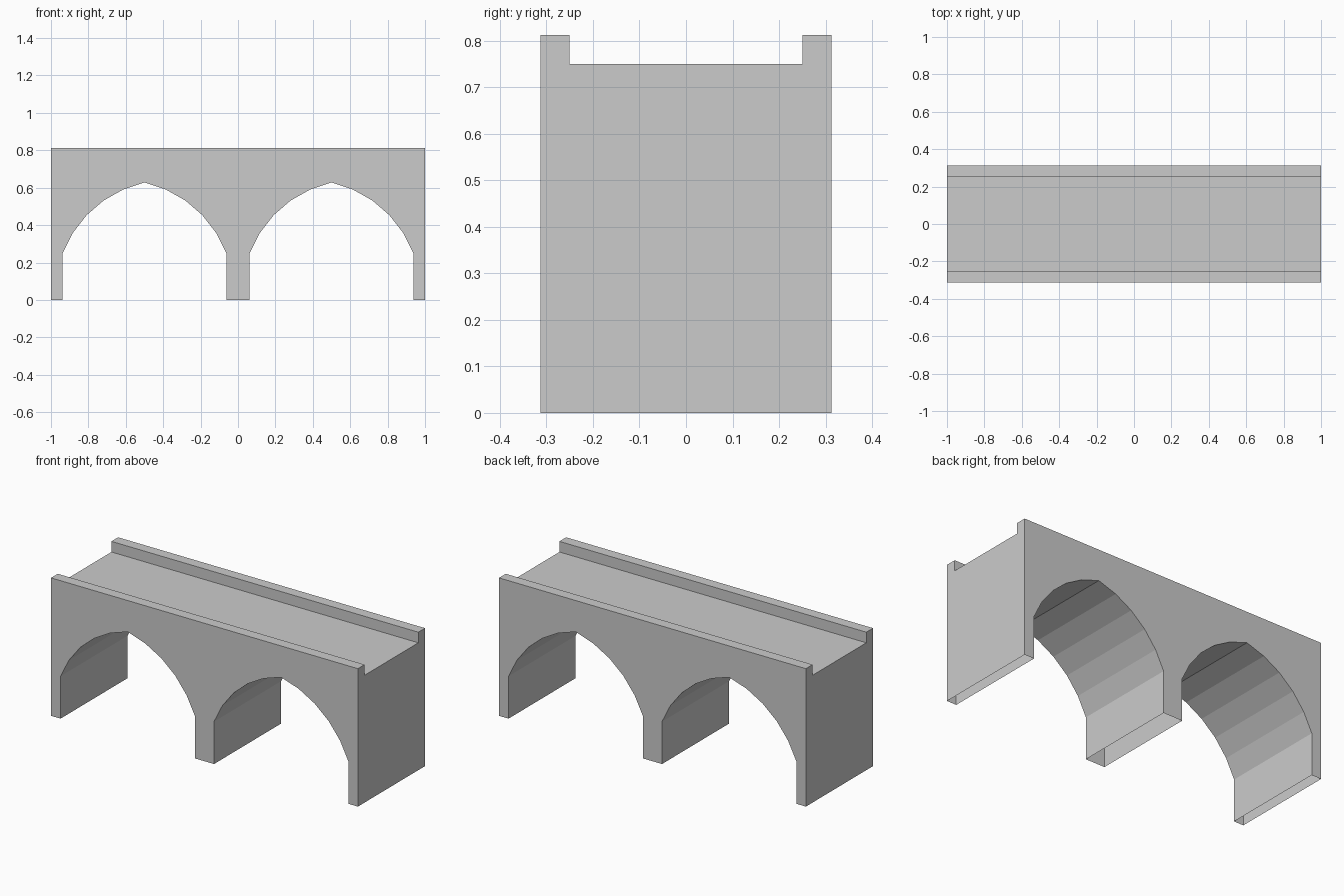
import bpy, bmesh
from math import radians, cos, sin, atan2

if "Cube" in bpy.data.objects:
    bpy.data.objects.remove(bpy.data.objects["Cube"])

HALF, WIDTH, INNER = 1.0, 0.3125, 0.25      # half length, half width, deck half width
TOP, DECK = 0.8125, 0.75                    # parapet top, road level
SPAN, SPRING, APEX = 0.4375, 0.25, 0.628    # arch half span, springing, point
CX, CZ = 0.134, 0.034                       # arc centre, relative to the arch middle
SEGMENTS = 5


def half_arch():
    """Left half of a pointed arch, from springing to apex."""
    a0 = atan2(SPRING - CZ, -SPAN - CX)
    a1 = atan2(APEX - CZ, -CX)
    r0 = ((SPAN + CX) ** 2 + (SPRING - CZ) ** 2) ** 0.5
    r1 = (CX ** 2 + (APEX - CZ) ** 2) ** 0.5
    pts = []
    for i in range(SEGMENTS + 1):
        t = i / SEGMENTS
        a, r = a0 + (a1 - a0) * t, r0 + (r1 - r0) * t
        pts.append((CX + r * cos(a), CZ + r * sin(a)))
    return pts


def arch(mid):
    left = half_arch()
    full = left + [(-x, z) for x, z in reversed(left[:-1])]
    full = [(-SPAN, 0)] + full + [(SPAN, 0)]
    return [(mid + x, z) for x, z in full]


bm = bmesh.new()


def face(points):
    bm.faces.new([bm.verts.new(p) for p in points])


arches = [arch(-0.5), arch(0.5)]

# Front and back walls with the arch openings
outline = [(-HALF, 0)] + arches[0] + arches[1] + [(HALF, 0), (HALF, TOP), (-HALF, TOP)]
face([(x, -WIDTH, z) for x, z in outline])
face([(x, WIDTH, z) for x, z in reversed(outline)])

# Arch undersides and inner pier walls (piers stay open at the bottom)
for pts in arches:
    for (xa, za), (xb, zb) in zip(pts, pts[1:]):
        face([(xa, -WIDTH, za), (xa, WIDTH, za), (xb, WIDTH, zb), (xb, -WIDTH, zb)])

# Road deck and parapet tops
section = [(-WIDTH, TOP), (-INNER, TOP), (-INNER, DECK),
           (INNER, DECK), (INNER, TOP), (WIDTH, TOP)]
for (ya, za), (yb, zb) in zip(section, section[1:]):
    face([(-HALF, ya, za), (HALF, ya, za), (HALF, yb, zb), (-HALF, yb, zb)])

# Notched end walls
end = [(-WIDTH, 0)] + section + [(WIDTH, 0)]
face([(-HALF, y, z) for y, z in end])
face([(HALF, y, z) for y, z in reversed(end)])

bmesh.ops.remove_doubles(bm, verts=bm.verts, dist=1e-5)
mesh = bpy.data.meshes.new("arched_bridge")
bm.to_mesh(mesh)
bm.free()
bridge = bpy.data.objects.new("arched_bridge", mesh)
bpy.context.collection.objects.link(bridge)
